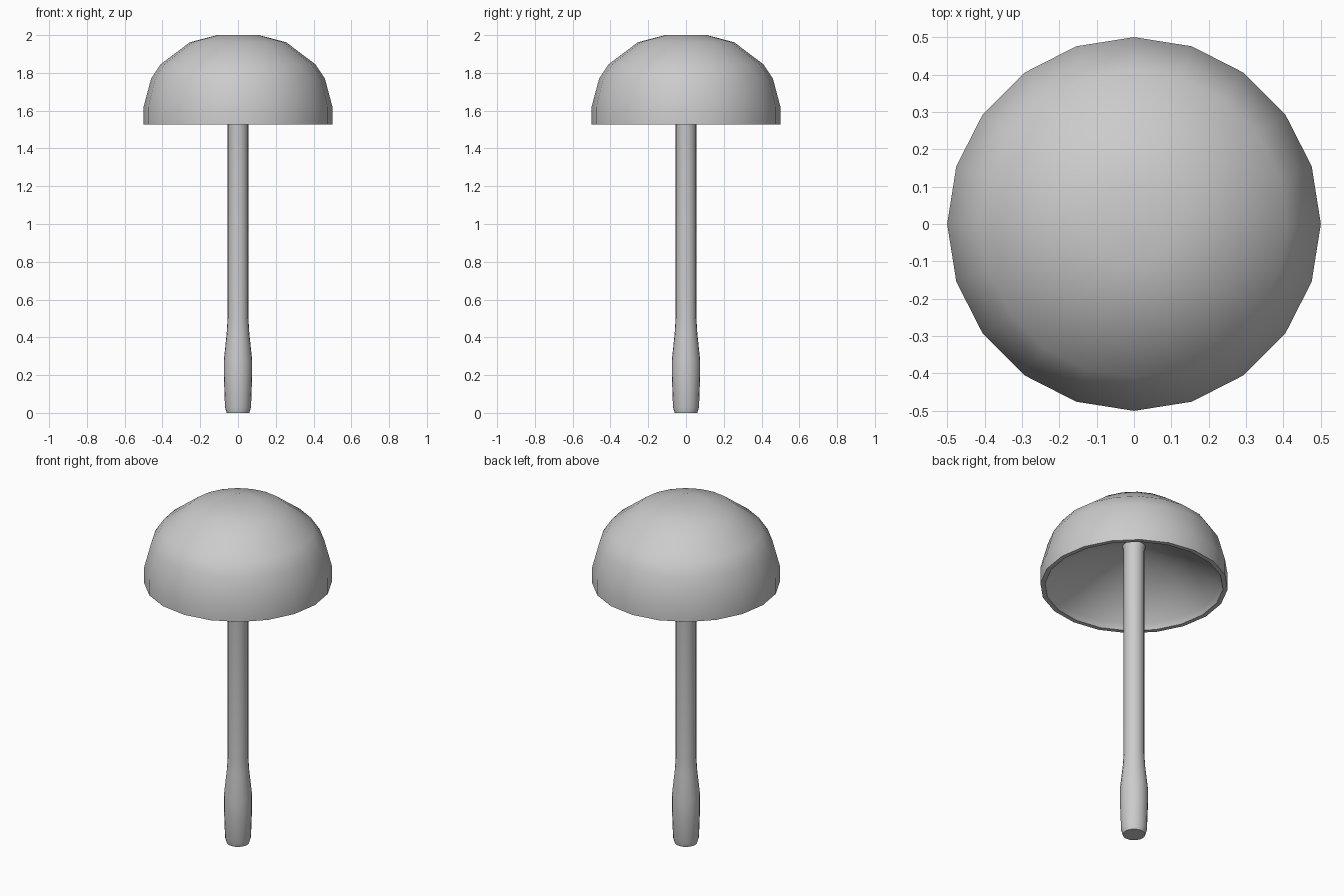
import bpy, bmesh
from math import sin, cos, tau, radians

if "Cube" in bpy.data.objects:
    bpy.data.objects.remove(bpy.data.objects["Cube"])


def lathe(name, profile, sides, smooth_angle):
    """Spin a list of (radius, z) points around z; radius 0 makes a pole."""
    bm = bmesh.new()
    rings = []
    for r, z in profile:
        if r == 0:
            rings.append([bm.verts.new((0, 0, z))] * sides)
        else:
            rings.append([bm.verts.new((r * cos(tau * i / sides), r * sin(tau * i / sides), z))
                          for i in range(sides)])
    for a, b in zip(rings, rings[1:]):
        for i in range(sides):
            j = (i + 1) % sides
            bm.faces.new(list(dict.fromkeys((a[i], a[j], b[j], b[i]))))
    bmesh.ops.recalc_face_normals(bm, faces=bm.faces)
    mesh = bpy.data.meshes.new(name)
    bm.to_mesh(mesh)
    bm.free()
    obj = bpy.data.objects.new(name, mesh)
    bpy.context.collection.objects.link(obj)
    bpy.ops.object.select_all(action='DESELECT')
    obj.select_set(True)
    bpy.context.view_layer.objects.active = obj
    bpy.ops.object.shade_smooth_by_angle(angle=radians(smooth_angle))
    return obj


# Domed cap: outer shell, rim, then the shallower hollow underside
lathe("cap", [(0, 2.0), (0.11, 2.0), (0.255, 1.962), (0.41, 1.845), (0.46, 1.77),
              (0.5, 1.62), (0.5, 1.527), (0.475, 1.527), (0.46, 1.56),
              (0.25, 1.69), (0.06, 1.77), (0, 1.77)], 20, 50)

# Slender stem with a swollen foot
lathe("stem", [(0, 0), (0.06, 0), (0.069, 0.03), (0.075, 0.2), (0.075, 0.28),
               (0.06, 0.42), (0.055, 0.5), (0.055, 1.74), (0.062, 1.775), (0, 1.775)], 20, 50)
